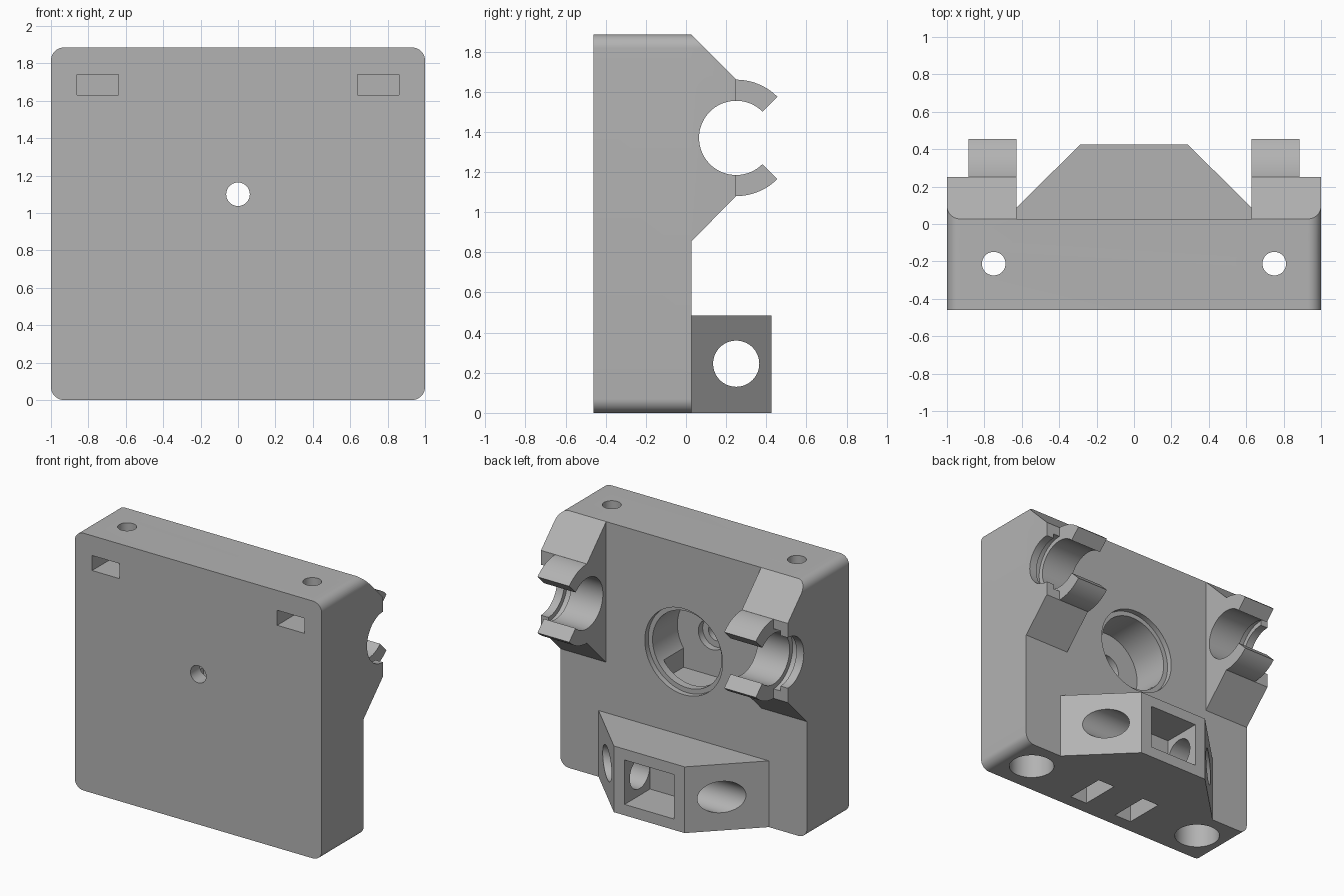
import bpy, bmesh
from math import sin, cos, radians, pi

cube = bpy.data.objects.get("Cube")
if cube:
    bpy.data.objects.remove(cube, do_unlink=True)

BACK, FRONT, TOP = 0.027, -0.46, 1.885
ROD_Y, ROD_Z = 0.25, 1.37      # axis of the snap-in rod clips
HUB_Z = 1.1                    # axis of the central hole

grey = bpy.data.materials.new("plastic_grey")
grey.use_nodes = True
grey.diffuse_color = (0.45, 0.45, 0.45, 1)
grey.node_tree.nodes["Principled BSDF"].inputs["Base Color"].default_value = (0.45, 0.45, 0.45, 1)


def prism(name, axis, outline, a, b):
    """Extrude a 2D outline along an axis from a to b."""
    place = {"X": lambda u, v, w: (w, u, v),
             "Y": lambda u, v, w: (u, w, v),
             "Z": lambda u, v, w: (u, v, w)}[axis]
    bm = bmesh.new()
    low = [bm.verts.new(place(u, v, a)) for u, v in outline]
    high = [bm.verts.new(place(u, v, b)) for u, v in outline]
    bm.faces.new(low)
    bm.faces.new(high)
    n = len(outline)
    for i in range(n):
        j = (i + 1) % n
        bm.faces.new((low[i], low[j], high[j], high[i]))
    bmesh.ops.recalc_face_normals(bm, faces=bm.faces)
    mesh = bpy.data.meshes.new(name)
    bm.to_mesh(mesh)
    bm.free()
    mesh.materials.append(grey)
    obj = bpy.data.objects.new(name, mesh)
    bpy.context.collection.objects.link(obj)
    return obj


def arc(u, v, r, start, end, steps):
    return [(u + r * cos(radians(start + (end - start) * i / steps)),
             v + r * sin(radians(start + (end - start) * i / steps)))
            for i in range(steps + 1)]


def cylinder(name, axis, u, v, r, a, b, sides=64):
    return prism(name, axis, arc(u, v, r, 0, 360, sides)[:-1], a, b)


def box(name, x0, x1, y0, y1, z0, z1):
    return prism(name, "Z", [(x0, y0), (x1, y0), (x1, y1), (x0, y1)], z0, z1)


def rounded_slab(name, y0, y1, r=0.07):
    outline = []
    for x, z, start in ((1 - r, TOP - r, 0), (r - 1, TOP - r, 90),
                        (r - 1, r, 180), (1 - r, r, 270)):
        outline += arc(x, z, r, start, start + 90, 10)
    return prism(name, "Y", outline, y0, y1)


def combine(target, tool, operation):
    mod = target.modifiers.new("combine", "BOOLEAN")
    mod.operation, mod.solver, mod.object = operation, "EXACT", tool
    bpy.ops.object.select_all(action="DESELECT")
    bpy.context.view_layer.objects.active = target
    target.select_set(True)
    bpy.ops.object.modifier_apply(modifier=mod.name)
    bpy.data.objects.remove(tool, do_unlink=True)


# Main slab with rounded corners
body = rounded_slab("carriage_body", FRONT, BACK)

# Clip brackets on both sides, trimmed to the slab corners
for s in (-1, 1):
    bracket = prism("clip_bracket", "X",
                    [(-0.1, TOP), (BACK, TOP), (ROD_Y, 1.66), (ROD_Y, 1.08),
                     (BACK, 0.855), (-0.1, 0.855)], s * 0.628, s)
    combine(bracket, rounded_slab("corner_trim", -0.3, 0.6), "INTERSECT")
    combine(body, bracket, "UNION")
    # Curved jaws
    for side in (-1, 1):
        jaw_outline = (arc(ROD_Y, ROD_Z, 0.29, side * 45, side * 100, 14)
                       + arc(ROD_Y, ROD_Z, 0.15, side * 100, side * 45, 14))
        combine(body, prism("clip_jaw", "X", jaw_outline, s * 0.628, s * 0.885), "UNION")

# Chamfered foot at the bottom of the back
foot = prism("foot", "Z", [(-0.69, -0.02), (-0.69, BACK), (-0.287, 0.425),
                           (0.287, 0.425), (0.69, BACK), (0.69, -0.02)], 0, 0.485)
combine(body, foot, "UNION")

# Openings shared by both sides: rod bore, foot bore and pocket, central hub
cutters = [
    cylinder("rod_bore", "X", ROD_Y, ROD_Z, 0.185, -1.1, 1.1),
    cylinder("foot_bore", "X", ROD_Y, 0.245, 0.115, -0.8, 0.8),
    box("foot_pocket", -0.2, 0.2, 0.13, 0.6, 0.08, 0.405),
    cylinder("hub_hole", "Y", 0, HUB_Z, 0.063, -0.6, 0),
    cylinder("hub_collar", "Y", 0, HUB_Z, 0.11, -0.35, 0),
    cylinder("hub_bore", "Y", 0, HUB_Z, 0.28, -0.3, 0.1),
    cylinder("hub_rim", "Y", 0, HUB_Z, 0.315, BACK - 0.04, 0.1),
    box("hub_cavity", -0.23, 0.23, -0.3, -0.07, 0.8, HUB_Z),
]
# Openings repeated left and right: grooves, screw holes, nut and base slots
for s in (-1, 1):
    cutters += [
        cylinder("clip_groove", "X", ROD_Y, ROD_Z, 0.22, s * 0.885, s * 0.94),
        cylinder("screw_hole", "Z", s * 0.75, -0.212, 0.063, 1.2, 2),
        cylinder("screw_well", "Z", s * 0.75, -0.212, 0.155, -0.1, 1.3),
        box("nut_slot", s * 0.75 - 0.11, s * 0.75 + 0.11, -0.6, -0.1, 1.63, 1.74),
        box("base_slot", s * 0.2 - 0.07, s * 0.2 + 0.07, -0.36, -0.06, -0.1, 0.3),
    ]
for cutter in cutters:
    cutter.hide_render = True
    combine(body, cutter, "DIFFERENCE")

# Smooth bores and rounded corners, crisp edges elsewhere
bpy.ops.object.select_all(action="DESELECT")
body.select_set(True)
bpy.context.view_layer.objects.active = body
bpy.ops.object.shade_smooth_by_angle(angle=pi / 6)
